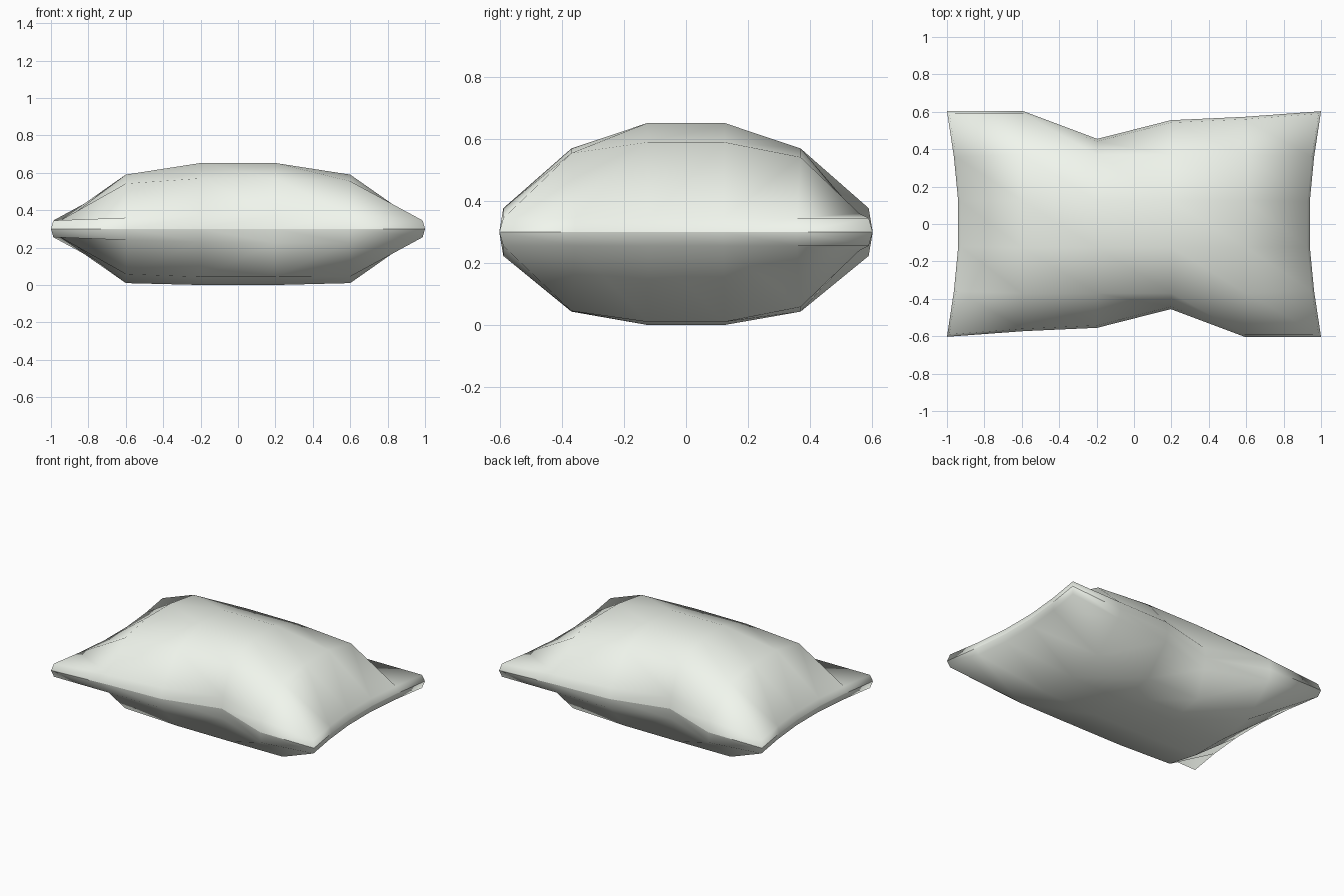
import bpy, bmesh

if "Cube" in bpy.data.objects:
    bpy.data.objects.remove(bpy.data.objects["Cube"])

# Plan outline of the seam: front edge y for each column, side edge |x| for each row
XS = [-1.0, -0.6, -0.2, 0.2, 0.6, 1.0]
YS = [-0.6, -0.37, -0.125, 0.125, 0.37, 0.6]
FRONT = [-0.603, -0.573, -0.555, -0.455, -0.603, -0.603]   # back edge is this, rotated 180 degrees
SIDE = [1.0, 0.963, 0.94, 0.94, 0.963, 1.0]
RIM = [0.045, 0.06, 0.07, 0.075, 0.077, 0.045]    # rim height along the front edge
SEAM_Z, INSET, N = 0.3, 0.013, 5


def plan(i, j):
    """Grid point position seen from above."""
    x, y = XS[i], YS[j]
    if i in (0, N):
        x = SIDE[j] * (1 if i else -1)
    elif j in (0, N):
        x *= 0.985
    if j == 0:
        y = FRONT[i]
    elif j == N:
        y = -FRONT[N - i]
    elif i in (0, N):
        y *= 0.97
    return x, y


def puff(i, j, up):
    """Height of the padding above (or depth below) the seam."""
    if j == 0:
        return RIM[i]
    if j == N:
        return RIM[N - i]
    if i in (0, N):
        return 0.045
    outer_col, outer_row = i in (1, 4), j in (1, 4)
    if outer_row and outer_col:
        return 0.255 if (i == 4) == (j == 1) else 0.242
    if outer_row:
        return 0.27 if up else 0.257
    if outer_col:
        return 0.29
    return 0.352 if up else 0.3


bm = bmesh.new()
border = ([(i, 0) for i in range(N)] + [(N, j) for j in range(N)]
          + [(i, N) for i in range(N, 0, -1)] + [(0, j) for j in range(N, 0, -1)])

# Seam loop around the middle
seam = {ij: bm.verts.new((*plan(*ij), SEAM_Z)) for ij in border}

# Top and bottom padding, each joined to the seam by a narrow rim
for up in (True, False):
    sign = 1 if up else -1
    v = {}
    for i in range(N + 1):
        for j in range(N + 1):
            x, y = plan(i, j)
            if i in (0, N):
                x -= INSET * (1 if i else -1)
            if j in (0, N):
                y -= INSET * (1 if j else -1)
            v[i, j] = bm.verts.new((x, y, SEAM_Z + sign * puff(i, j, up)))
    for i in range(N):
        for j in range(N):
            a, b, c, d = v[i, j], v[i + 1, j], v[i + 1, j + 1], v[i, j + 1]
            bm.faces.new([a, b, d])
            bm.faces.new([b, c, d])
    for a, b in zip(border, border[1:] + border[:1]):
        bm.faces.new([seam[a], seam[b], v[b], v[a]])

bmesh.ops.recalc_face_normals(bm, faces=bm.faces[:])
for f in bm.faces:
    f.smooth = True

# Crisp stitched seam line
for a, b in zip(border, border[1:] + border[:1]):
    bm.edges.get((seam[a], seam[b])).smooth = False

mesh = bpy.data.meshes.new("pillow")
bm.to_mesh(mesh)
bm.free()

# Pale green-grey cloth
cloth = bpy.data.materials.new("cloth")
cloth.diffuse_color = (0.88, 0.92, 0.85, 1)
cloth.use_nodes = True
cloth.node_tree.nodes["Principled BSDF"].inputs["Base Color"].default_value = cloth.diffuse_color
mesh.materials.append(cloth)
bpy.context.collection.objects.link(bpy.data.objects.new("pillow", mesh))
